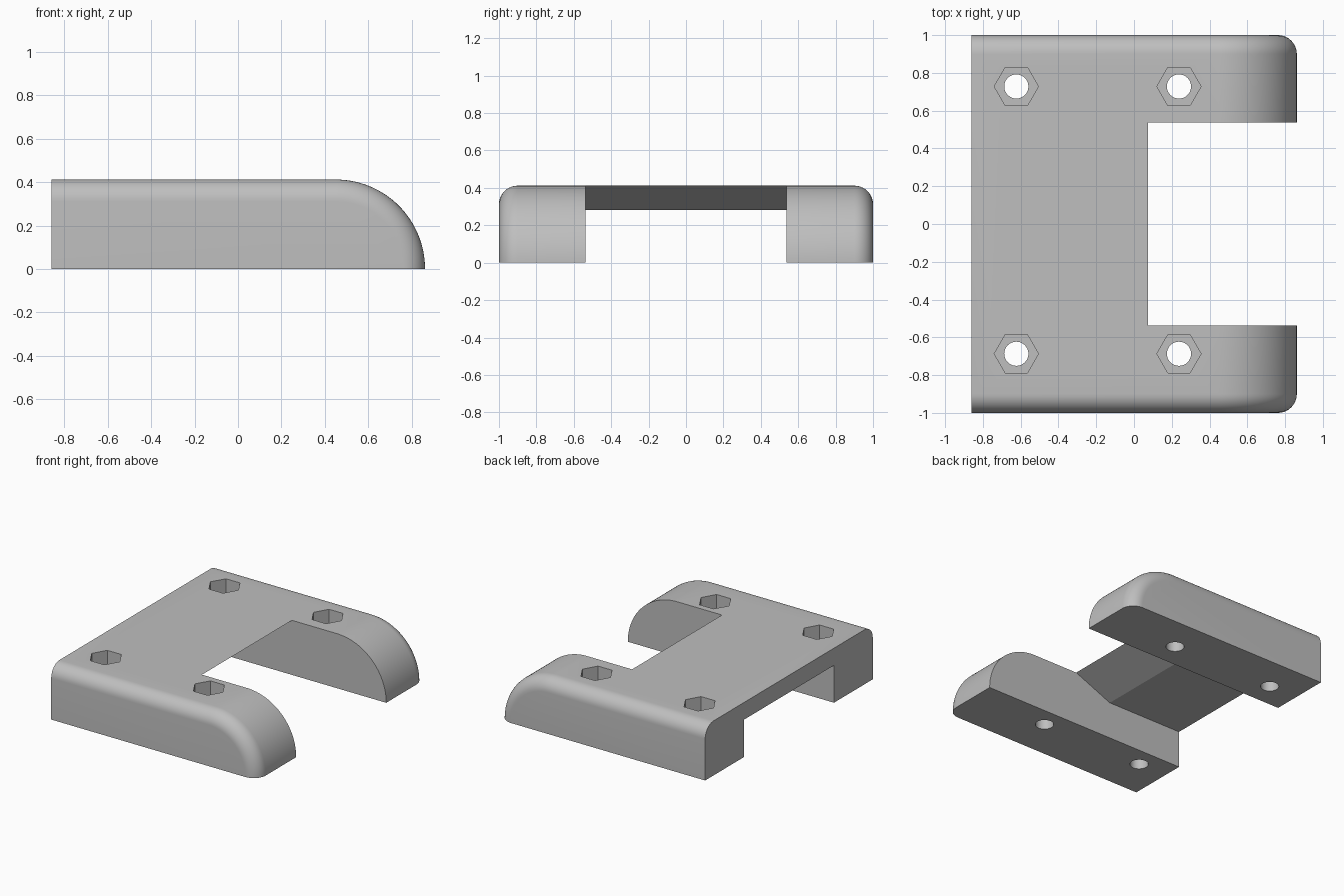
import bpy, bmesh
from math import sin, cos, pi

cube = bpy.data.objects.get("Cube")
if cube:
    bpy.data.objects.remove(cube, do_unlink=True)

BACK, ARC_X, TOP, FILLET, HALF_Y = -0.86, 0.45, 0.412, 0.1, 1.0

grey = bpy.data.materials.new("plain grey")
grey.use_nodes = True
colour = (0.52, 0.52, 0.52, 1)
grey.diffuse_color = colour
grey.node_tree.nodes["Principled BSDF"].inputs["Base Color"].default_value = colour


def loft(name, rings):
    """Skin a list of matching closed rings and cap both ends."""
    bm = bmesh.new()
    loops = [[bm.verts.new(p) for p in ring] for ring in rings]
    for a, b in zip(loops, loops[1:]):
        for i in range(len(a)):
            j = (i + 1) % len(a)
            bm.faces.new((a[i], a[j], b[j], b[i]))
    bm.faces.new(loops[0])
    bm.faces.new(loops[-1])
    bmesh.ops.recalc_face_normals(bm, faces=bm.faces)
    mesh = bpy.data.meshes.new(name)
    bm.to_mesh(mesh)
    bm.free()
    mesh.materials.append(grey)
    obj = bpy.data.objects.new(name, mesh)
    bpy.context.collection.objects.link(obj)
    return obj


def prism(name, x, y, radius, sides, z0, z1):
    ring = [(x + radius * cos(2 * pi * i / sides), y + radius * sin(2 * pi * i / sides))
            for i in range(sides)]
    return loft(name, [[(px, py, z) for px, py in ring] for z in (z0, z1)])


def cut(target, cutter):
    mod = target.modifiers.new("cut", "BOOLEAN")
    mod.operation, mod.solver, mod.object = "DIFFERENCE", "EXACT", cutter
    bpy.context.view_layer.objects.active = target
    bpy.ops.object.modifier_apply(modifier=mod.name)
    bpy.data.objects.remove(cutter, do_unlink=True)


# Body: quarter-round nosed side profile, shrinking at each end to form the fillet
def side_profile(y, inset):
    r = TOP - inset
    steps = 32
    arc = [(ARC_X + r * sin(pi / 2 * i / steps), y, r * cos(pi / 2 * i / steps))
           for i in range(steps + 1)]
    return [(BACK, y, 0), (BACK, y, r)] + arc


N = 10
end = [(HALF_Y - FILLET * (1 - cos(pi / 2 * i / N)), FILLET * (1 - sin(pi / 2 * i / N)))
       for i in range(N + 1)]
sections = [(-y, d) for y, d in end] + [(y, d) for y, d in reversed(end)]
body = loft("mounting_bracket", [side_profile(y, d) for y, d in sections])

# Channel under the deck, its ramp, and the open slot between the arms
channel = [(-1, -0.1), (-1, 0.282), (-0.23, 0.282), (0.075, TOP),
           (0.075, 0.6), (1, 0.6), (1, -0.1)]
cut(body, loft("channel_cutter", [[(x, y, z) for x, z in channel] for y in (-0.537, 0.537)]))

# Bolt holes with hexagonal nut pockets
for hx in (-0.623, 0.238):
    for hy in (-0.687, 0.728):
        cut(body, prism("bolt_cutter", hx, hy, 0.064, 32, -0.1, 0.6))
        cut(body, prism("nut_cutter", hx, hy, 0.117, 6, 0.2, 0.6))

bpy.ops.object.select_all(action="DESELECT")
body.select_set(True)
bpy.context.view_layer.objects.active = body
bpy.ops.object.shade_smooth_by_angle(angle=pi / 9)
